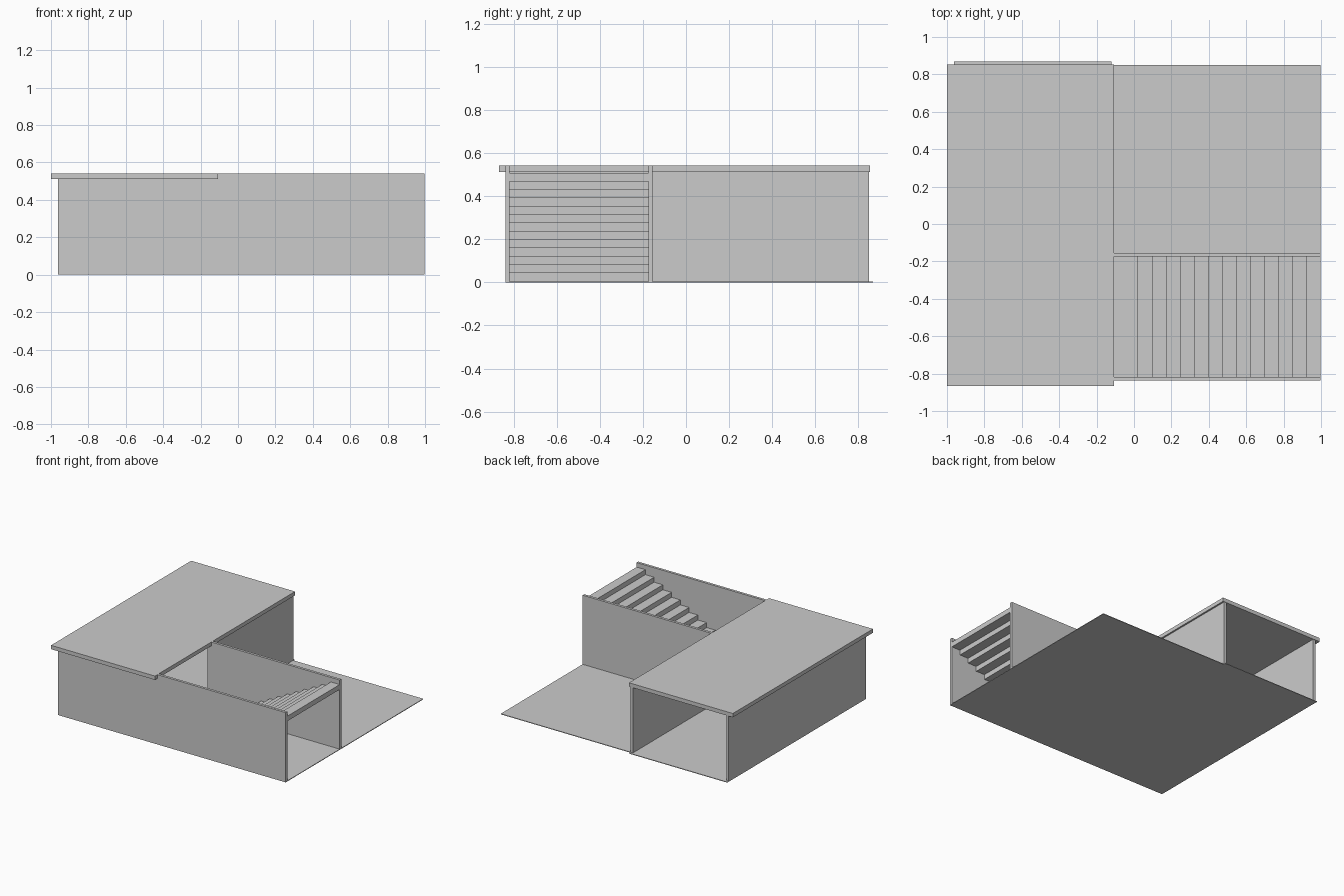
import bpy

if "Cube" in bpy.data.objects:
    bpy.data.objects.remove(bpy.data.objects["Cube"])


def box(name, x, y, z):
    """Axis-aligned box from (min, max) pairs."""
    bpy.ops.mesh.primitive_cube_add(size=1)
    ob = bpy.context.object
    ob.name = name
    ob.location = [(a + b) / 2 for a, b in (x, y, z)]
    ob.scale = [b - a for a, b in (x, y, z)]
    bpy.ops.object.transform_apply(location=True, rotation=False, scale=True)
    return ob


FLOOR = 0.005       # top of floor plates
ROOF_LOW, TOP = 0.512, 0.542
ROOM_RIGHT = -0.107  # right edge of the roof

# Floor plates
box("room_floor", (-0.962, -0.12), (-0.838, 0.868), (0, FLOOR))
box("yard_floor", (-0.12, 0.997), (-0.838, 0.85), (0, FLOOR))

# Flat roof over the left half
box("roof", (-1, ROOM_RIGHT), (-0.867, 0.853), (ROOF_LOW, TOP))

# Room walls, open at the back and towards the stairs
box("left_wall", (-0.962, -0.942), (-0.818, 0.85), (FLOOR, ROOF_LOW))
box("room_right_wall", (-0.14, -0.12), (-0.155, 0.85), (FLOOR, ROOF_LOW))

# Side walls: lower under the roof, full height beside the stairs
for name, y, start in (("front_wall", (-0.838, -0.818), -0.962),
                       ("stair_wall", (-0.175, -0.155), -0.14)):
    box(name + "_under_roof", (start, ROOM_RIGHT), y, (FLOOR, ROOF_LOW))
    box(name, (ROOM_RIGHT, 0.997), y, (FLOOR, TOP))

# Open-bottomed staircase rising to the right
STEPS = 13
run = (0.997 - 0.02) / STEPS
rise = (0.507 - FLOOR) / STEPS
for i in range(STEPS):
    x, z = 0.02 + i * run, FLOOR + i * rise
    box(f"step_{i + 1}", (x, x + run), (-0.818, -0.175), (z, z + rise))
